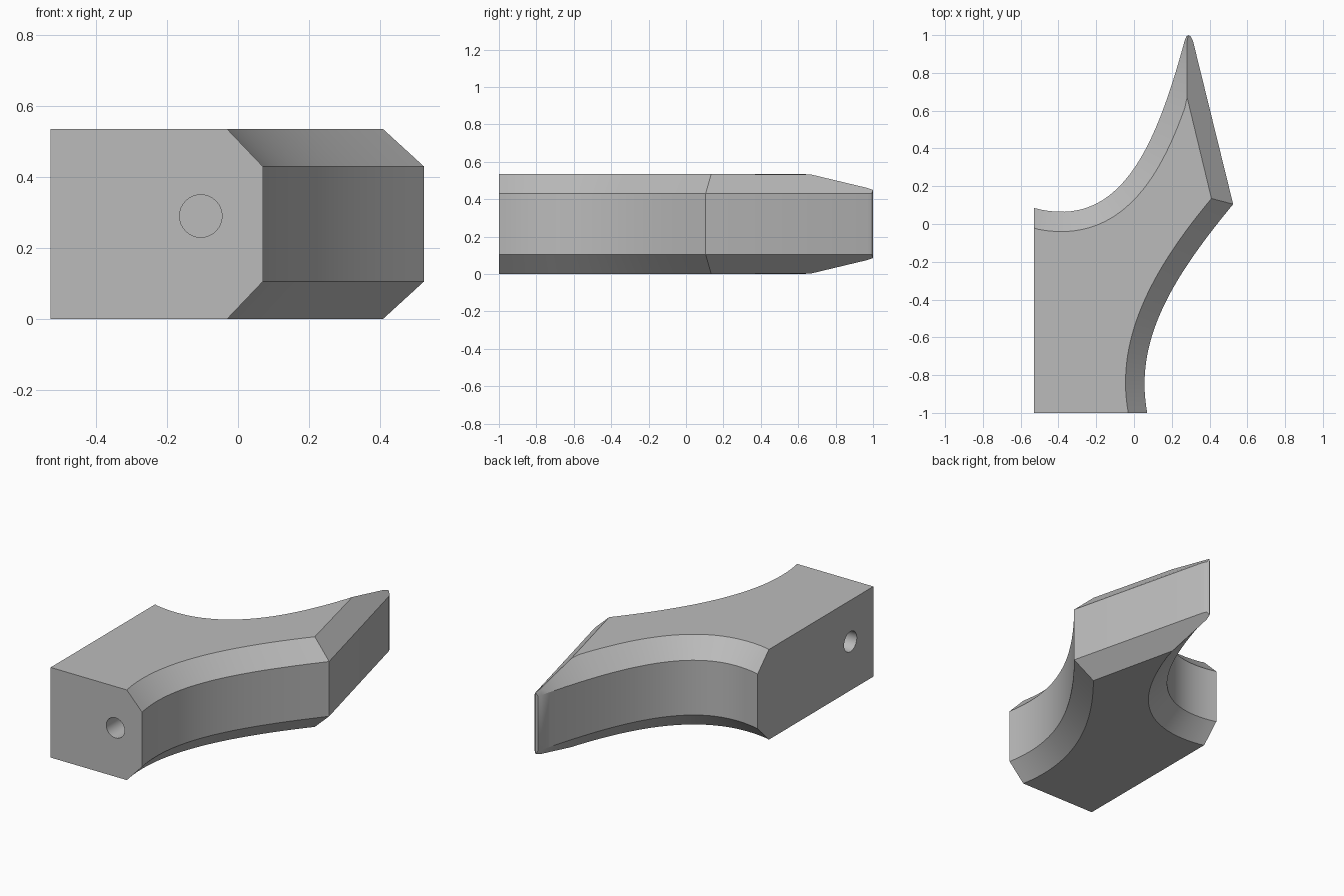
import bpy, bmesh, math
from mathutils import Vector
from mathutils.geometry import interpolate_bezier

cube = bpy.data.objects.get("Cube")
if cube:
    bpy.data.objects.remove(cube)

HEIGHT, CHAMFER, STEPS = 0.535, 0.105, 32
LEFT, FRONT = -0.53, -1.0

grey = bpy.data.materials.new("plain grey")
grey.use_nodes = True
grey.diffuse_color = (0.5, 0.5, 0.5, 1)
grey.node_tree.nodes["Principled BSDF"].inputs["Base Color"].default_value = (0.5, 0.5, 0.5, 1)


def bezier(*points):
    p, a, b, q = [Vector(c).to_3d() for c in points]
    return [v.to_2d() for v in interpolate_bezier(p, a, b, q, STEPS)]


# Outline: concave back, pointed tip, straight side, concave front side
back = bezier((LEFT, 0.085), (-0.08, -0.035), (0.11, 0.388), (0.268, 0.97))
tip_in, tip, tip_out, shoulder = [Vector(c) for c in
                                  ((0.277, 0.993), (0.288, 1), (0.3, 0.993), (0.312, 0.97))]
corner, corner_in = Vector((0.525, 0.105)), Vector((0.41, 0.135))
side = bezier((0.07, FRONT), (0, -0.62), (0.195, -0.295), corner)
side_in = bezier((-0.03, FRONT), (-0.105, -0.6), (0.11, -0.225), corner_in)
edge = (corner - shoulder).normalized()


def inset_back():
    """Inner chamfer line of the back curve, stopped at the ridge of the tip."""
    flat, ridge = [Vector((LEFT, -0.02))], []
    for i in range(1, len(back)):
        p = back[i]
        t = (back[min(i + 1, STEPS - 1)] - back[i - 1]).normalized()
        n = Vector((t.y, -t.x))
        reach = (0.281 - p.x) / n.x if n.x > 0.01 else 1
        q = p + n * min(CHAMFER, reach)
        (ridge if reach < CHAMFER else flat).append(q)
    return flat, ridge


flat, ridge = inset_back()
bm = bmesh.new()
cache = {}


def vert(p, depth, top):
    z = HEIGHT - CHAMFER + depth
    key = (round(p.x, 5), round(p.y, 5), round(z, 5), top)
    if key not in cache:
        cache[key] = bm.verts.new((p.x, p.y, z if top else HEIGHT - z))
    return cache[key]


def face(verts):
    unique = list(dict.fromkeys(verts))
    if len(unique) > 2:
        bm.faces.new(unique)


def strip(a, b):
    for i in range(len(a) - 1):
        face([a[i], a[i + 1], b[i + 1], b[i]])


def ridge_depth(p):
    return min(CHAMFER, abs(edge.cross(p - shoulder)))


# Upper and lower halves share one rule
rims, ends = [], []
for top in (True, False):
    tip_v = vert(tip, 0.02, top)
    back_o = [vert(p, 0, top) for p in back + [tip_in]] + [tip_v]
    ridge_v = [vert(p, ridge_depth(p), top) for p in ridge] + [tip_v, tip_v]
    flat_v = [vert(p, CHAMFER, top) for p in flat]
    side_o = [vert(p, 0, top) for p in side]
    side_i = [vert(p, CHAMFER, top) for p in side_in]
    base = vert(Vector((LEFT, FRONT)), CHAMFER, top)
    nose = [vert(tip_out, 0, top), vert(shoulder, 0, top)]
    strip(back_o, flat_v + ridge_v)
    strip(side_o, side_i)
    face([side_o[-1], nose[1], nose[0], tip_v] + ridge_v[::-1] + [ridge_v[0], side_i[-1]])
    # plateau, closed to the first ridge point
    face([base] + side_i + [ridge_v[0]] + flat_v[::-1])
    rims.append(back_o + nose + side_o[::-1])
    ends.append(([base, side_i[0], side_o[0]], [base, flat_v[0], back_o[0]]))

# Walls, front end and flat side
strip(*rims)
for upper, lower in zip(*ends):
    face(upper + lower[::-1])
bmesh.ops.recalc_face_normals(bm, faces=bm.faces)
mesh = bpy.data.meshes.new("curved_body")
bm.to_mesh(mesh)
bm.free()
body = bpy.data.objects.new("curved_body", mesh)
bpy.context.collection.objects.link(body)
mesh.materials.append(grey)

# Blind round holes in the front end and the flat side
cutters = [("front_hole_cutter", (-0.105, FRONT, 0.29), (math.pi / 2, 0, 0)),
           ("side_hole_cutter", (LEFT, -0.785, 0.29), (0, math.pi / 2, 0))]
for name, place, turn in cutters:
    bpy.ops.mesh.primitive_cylinder_add(vertices=32, radius=0.06, depth=0.6,
                                        location=place, rotation=turn)
    cutter = bpy.context.object
    cutter.name = name
    cutter.data.materials.append(grey)
    cutter.hide_render = True
    cutter.hide_set(True)
    cut = body.modifiers.new(name, 'BOOLEAN')
    cut.operation, cut.solver, cut.object = 'DIFFERENCE', 'EXACT', cutter

bpy.ops.object.select_all(action='DESELECT')
body.select_set(True)
bpy.context.view_layer.objects.active = body
for name, _, _ in cutters:
    bpy.ops.object.modifier_apply(modifier=name)
    bpy.data.objects.remove(bpy.data.objects[name])
bpy.ops.object.shade_smooth_by_angle(angle=math.radians(25))
